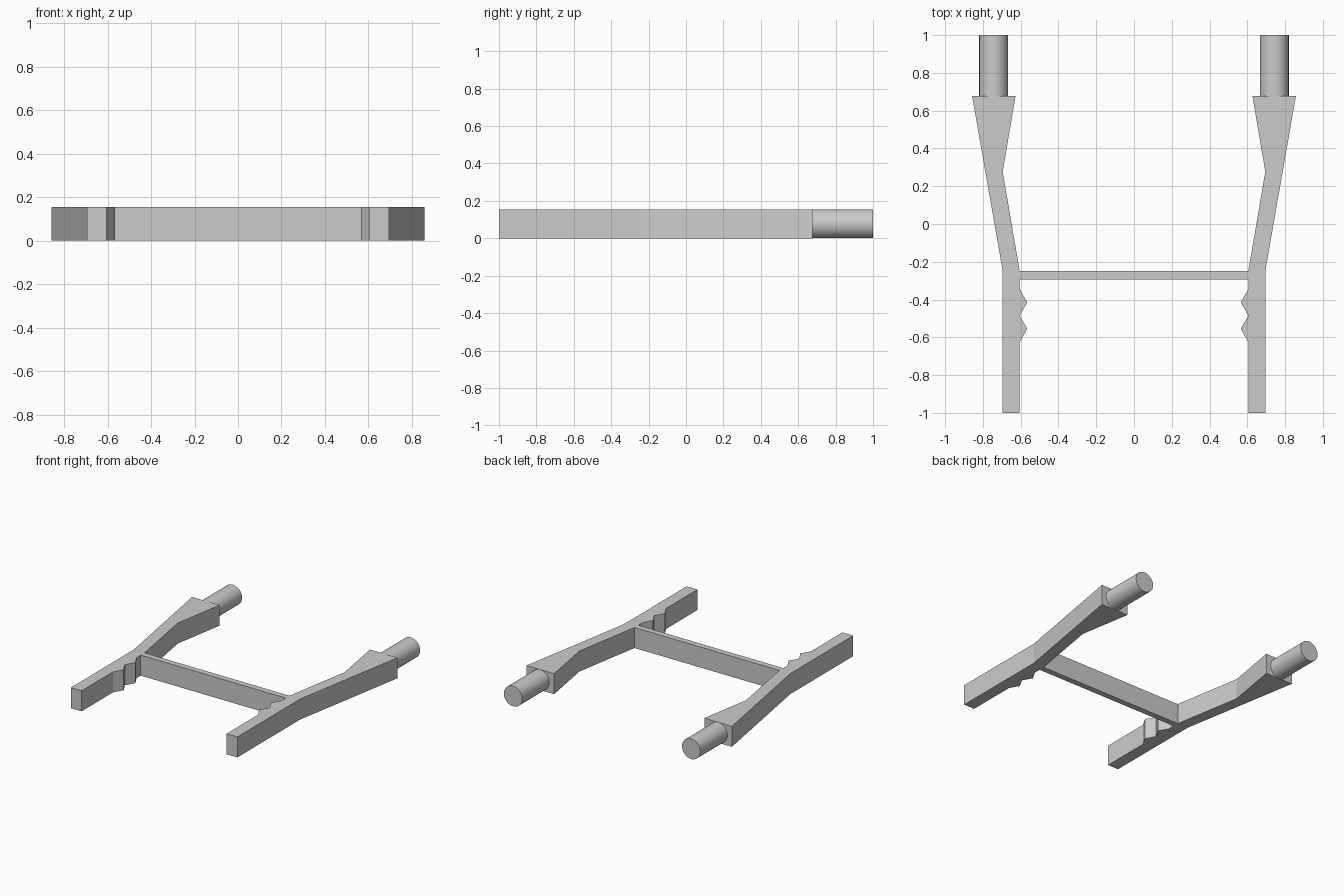
import bpy
import bmesh
from math import radians
from mathutils import Matrix

HEIGHT = 0.155

cube = bpy.data.objects.get("Cube")
if cube:
    bpy.data.objects.remove(cube, do_unlink=True)

grey = bpy.data.materials.new("plain_grey")
grey.use_nodes = True
COLOUR = (0.6, 0.6, 0.6, 1)
grey.diffuse_color = COLOUR
grey.node_tree.nodes["Principled BSDF"].inputs["Base Color"].default_value = COLOUR


def make_object(name, bm):
    bmesh.ops.recalc_face_normals(bm, faces=bm.faces)
    mesh = bpy.data.meshes.new(name)
    bm.to_mesh(mesh)
    bm.free()
    mesh.materials.append(grey)
    obj = bpy.data.objects.new(name, mesh)
    bpy.context.collection.objects.link(obj)
    return obj


def extrude_outline(name, outline):
    bm = bmesh.new()
    face = bm.faces.new([bm.verts.new((x, y, 0)) for x, y in outline])
    top = bmesh.ops.extrude_face_region(bm, geom=[face])["geom"]
    verts = [g for g in top if isinstance(g, bmesh.types.BMVert)]
    bmesh.ops.translate(bm, verts=verts, vec=(0, 0, HEIGHT))
    return make_object(name, bm)


# Arm plan: straight front, splayed back that widens to a block, two inner teeth
arm = [(0.605, -1), (0.695, -1), (0.695, -0.25), (0.857, 0.677), (0.627, 0.677),
       (0.695, 0.277), (0.605, -0.25)]
teeth = [(0.605, -0.345), (0.565, -0.415), (0.605, -0.485),
         (0.565, -0.555), (0.605, -0.625)]

for side, sign in (("left", 1), ("right", -1)):
    extrude_outline(side + "_arm", [(sign * x, y) for x, y in arm + teeth])

    # Round peg at the back of the arm
    bm = bmesh.new()
    place = Matrix.Translation((sign * 0.743, 0.835, HEIGHT / 2)) @ Matrix.Rotation(radians(90), 4, "X")
    bmesh.ops.create_cone(bm, cap_ends=True, segments=48, radius1=0.0765,
                          radius2=0.0765, depth=0.33, matrix=place)
    peg = make_object(side + "_peg", bm)
    bpy.ops.object.select_all(action="DESELECT")
    peg.select_set(True)
    bpy.context.view_layer.objects.active = peg
    bpy.ops.object.shade_smooth_by_angle(angle=radians(30))

# Cross bar joining the arms
extrude_outline("cross_bar", [(-0.61, -0.295), (0.61, -0.295), (0.61, -0.25), (-0.61, -0.25)])
